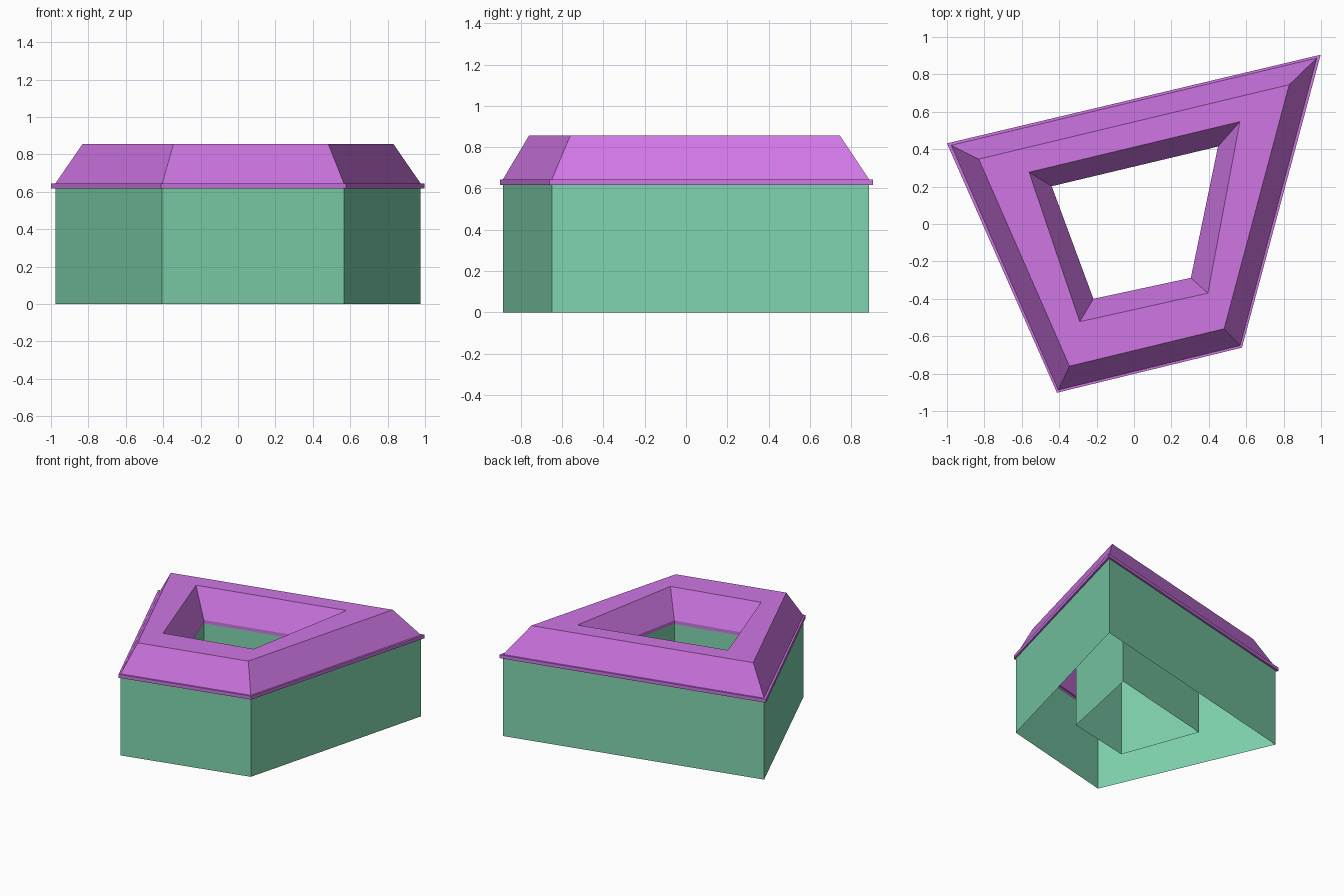
import bpy

cube = bpy.data.objects.get("Cube")
if cube:
    bpy.data.objects.remove(cube, do_unlink=True)


def make_material(name, color):
    mat = bpy.data.materials.new(name)
    mat.use_nodes = True
    mat.diffuse_color = color
    mat.node_tree.nodes["Principled BSDF"].inputs["Base Color"].default_value = color
    return mat


def lofted_shell(name, rings, mat):
    """Join successive four-cornered rings (plan, height) with flat quads."""
    verts = [(x, y, z) for plan, z in rings for x, y in plan]
    faces = []
    for r in range(len(rings) - 1):
        for i in range(4):
            j = (i + 1) % 4
            low, high = r * 4, r * 4 + 4
            faces.append((low + i, low + j, high + j, high + i))
    mesh = bpy.data.meshes.new(name)
    mesh.from_pydata(verts, [], faces)
    mesh.materials.append(mat)
    obj = bpy.data.objects.new(name, mesh)
    bpy.context.collection.objects.link(obj)
    return obj


green = make_material("wall green", (0.21, 0.65, 0.42, 1))
purple = make_material("roof purple", (0.62, 0.18, 0.77, 1))

# Plans, counter-clockwise from the front right corner
wall = [(-0.405, -0.887), (0.567, -0.65), (0.977, 0.887), (-0.977, 0.421)]
eave = [(-0.412, -0.902), (0.577, -0.661), (0.998, 0.905), (-1.0, 0.431)]
ridge_out = [(-0.345, -0.76), (0.482, -0.56), (0.83, 0.745), (-0.83, 0.347)]
ridge_in = [(-0.29, -0.522), (0.395, -0.37), (0.566, 0.547), (-0.561, 0.277)]
court = [(-0.217, -0.4), (0.304, -0.288), (0.449, 0.414), (-0.44, 0.202)]

EAVE_LOW, EAVE_TOP, ROOF_TOP = 0.617, 0.644, 0.857

# Outer and courtyard walls, open underneath
lofted_shell("outer_walls", [(wall, 0), (wall, EAVE_LOW)], green)
lofted_shell("courtyard_walls", [(court, EAVE_LOW), (court, 0)], green)

# Hollow roof: soffit, fascia, ledge, outer slope, flat top, inner slope, inner fascia
lofted_shell("roof", [
    (wall, EAVE_LOW), (eave, EAVE_LOW), (eave, EAVE_TOP), (wall, EAVE_TOP),
    (ridge_out, ROOF_TOP), (ridge_in, ROOF_TOP),
    (court, EAVE_TOP), (court, EAVE_LOW),
], purple)
